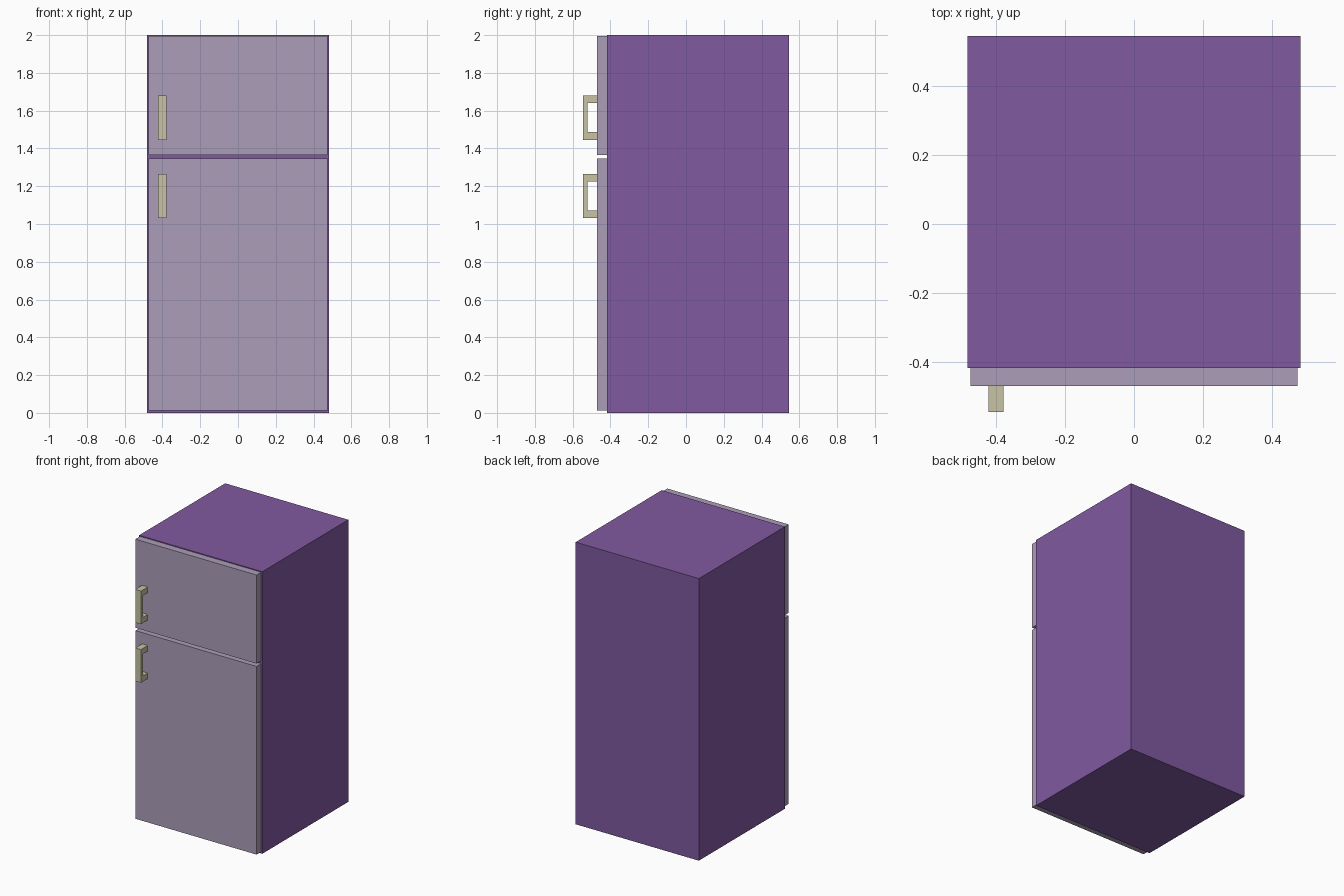
import bpy, bmesh

if "Cube" in bpy.data.objects:
    bpy.data.objects.remove(bpy.data.objects["Cube"])


def material(name, color):
    mat = bpy.data.materials.new(name)
    mat.diffuse_color = (*color, 1)
    mat.use_nodes = True
    mat.node_tree.nodes["Principled BSDF"].inputs["Base Color"].default_value = mat.diffuse_color
    return mat


PURPLE = material("purple", (0.216, 0.100, 0.352))
LILAC = material("lilac", (0.407, 0.337, 0.479))
CREAM = material("cream", (0.578, 0.552, 0.376))


def extrude_profile(name, profile, x0, x1, mat):
    """Extrude a closed (y, z) profile along x."""
    bm = bmesh.new()
    face = bm.faces.new([bm.verts.new((x0, y, z)) for y, z in profile])
    geom = bmesh.ops.extrude_face_region(bm, geom=[face])["geom"]
    verts = [v for v in geom if isinstance(v, bmesh.types.BMVert)]
    bmesh.ops.translate(bm, verts=verts, vec=(x1 - x0, 0, 0))
    bmesh.ops.recalc_face_normals(bm, faces=bm.faces)
    mesh = bpy.data.meshes.new(name)
    bm.to_mesh(mesh)
    bm.free()
    mesh.materials.append(mat)
    obj = bpy.data.objects.new(name, mesh)
    bpy.context.collection.objects.link(obj)
    return obj


def slab(name, half_width, y0, y1, z0, z1, mat):
    profile = [(y0, z0), (y1, z0), (y1, z1), (y0, z1)]
    return extrude_profile(name, profile, -half_width, half_width, mat)


def handle(name, z0):
    """C-shaped pull: two stubs joined by an upright grip."""
    z1, stub = z0 + 0.235, 0.04
    outer, grip, door = -0.546, -0.521, -0.47
    profile = [(door, z0), (outer, z0), (outer, z1), (door, z1),
               (door, z1 - stub), (grip, z1 - stub),
               (grip, z0 + stub), (door, z0 + stub)]
    return extrude_profile(name, profile, -0.423, -0.379, CREAM)


# Cabinet
slab("cabinet", 0.483, -0.418, 0.546, 0.0, 2.0, PURPLE)

# Doors with their handles
for part, z0, z1, handle_z in (("fridge", 0.012, 1.346, 1.031),
                               ("freezer", 1.366, 1.994, 1.446)):
    slab(part + "_door", 0.475, -0.47, -0.418, z0, z1, LILAC)
    handle(part + "_handle", handle_z)
